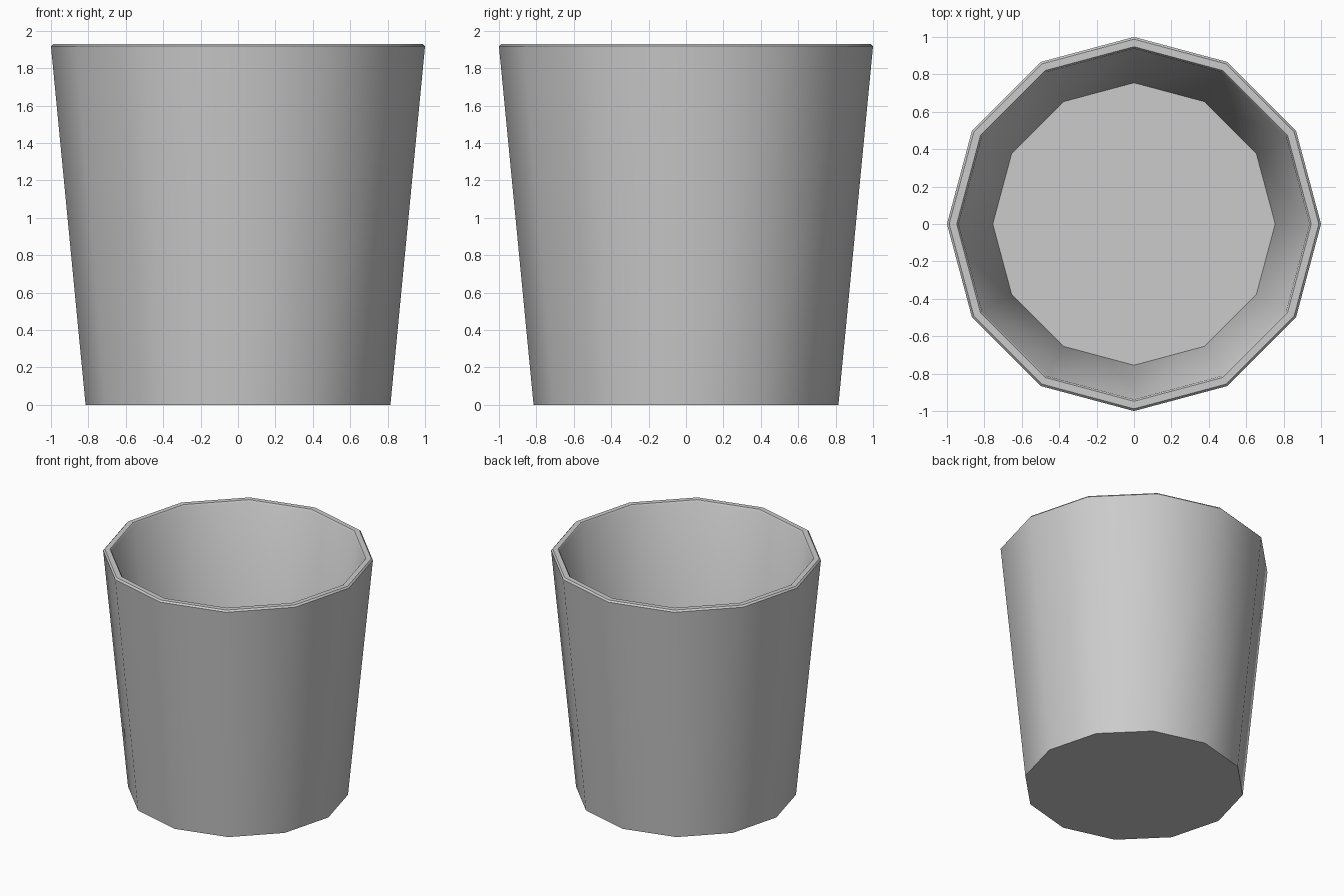
import bpy, bmesh, math

if "Cube" in bpy.data.objects:
    bpy.data.objects.remove(bpy.data.objects["Cube"])

SIDES = 12
# (radius, z) rings: outer base, outer wall, rim, inner wall, inner floor
PROFILE = [(0.815, 0), (1.0, 1.917), (0.988, 1.93), (0.948, 1.93),
           (0.938, 1.917), (0.755, 0.06)]

# Tapered cup revolved from its profile
bm = bmesh.new()
rings = []
for r, z in PROFILE:
    rings.append([bm.verts.new((r * math.cos(2 * math.pi * i / SIDES),
                                r * math.sin(2 * math.pi * i / SIDES), z))
                  for i in range(SIDES)])
for a, b in zip(rings, rings[1:]):
    for i in range(SIDES):
        j = (i + 1) % SIDES
        bm.faces.new((a[i], a[j], b[j], b[i]))

# Underside and inner floor
bm.faces.new(rings[0][::-1])
bm.faces.new(rings[-1])
bmesh.ops.recalc_face_normals(bm, faces=bm.faces)

mesh = bpy.data.meshes.new("cup")
bm.to_mesh(mesh)
bm.free()
cup = bpy.data.objects.new("cup", mesh)
bpy.context.collection.objects.link(cup)

# Smooth walls, crisp rim and base
bpy.context.view_layer.objects.active = cup
cup.select_set(True)
bpy.ops.object.shade_smooth_by_angle(angle=math.radians(35))
